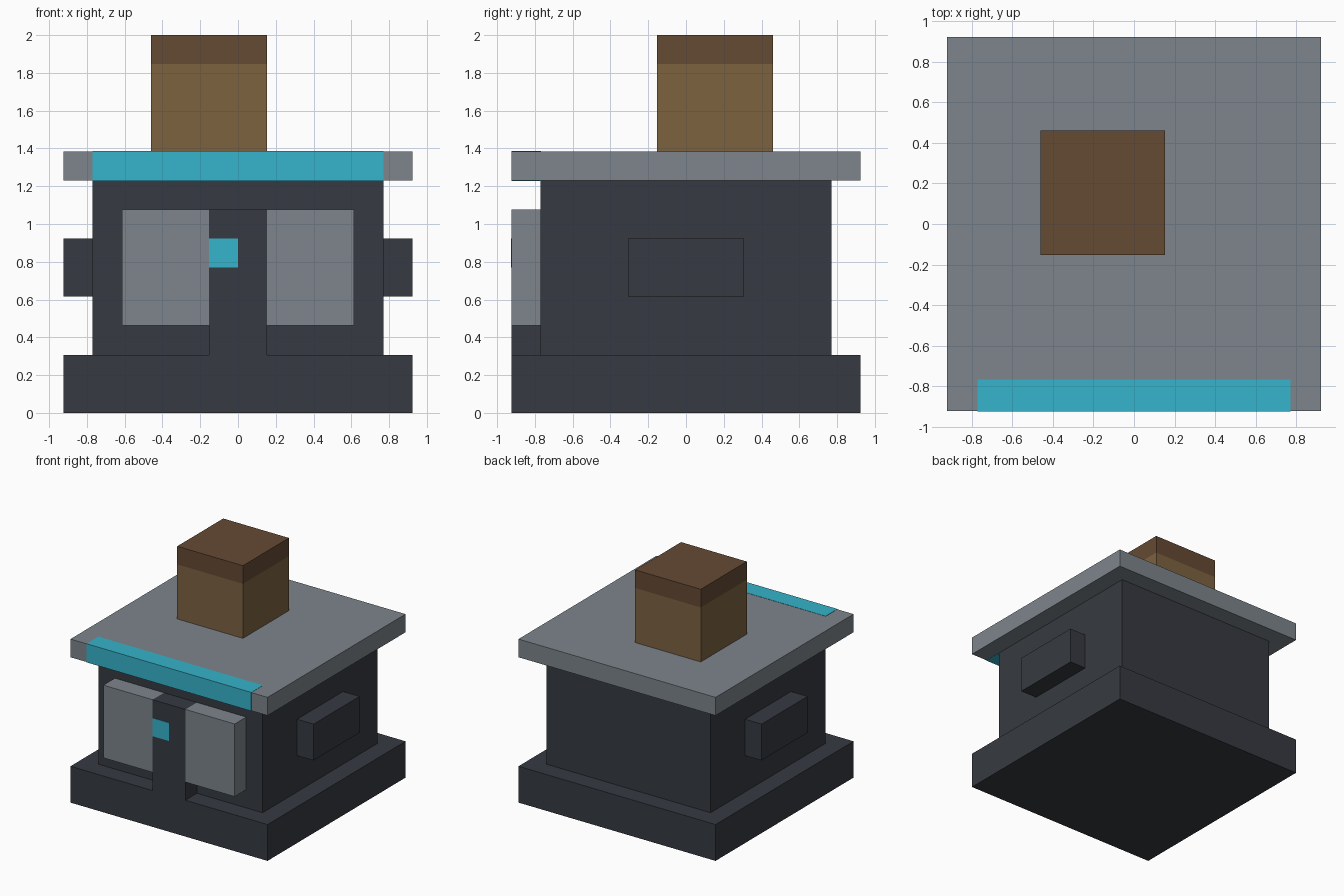
import bpy, bmesh
from mathutils import Vector

if "Cube" in bpy.data.objects:
    bpy.data.objects.remove(bpy.data.objects["Cube"])

U = 2 / 13  # the model sits on a 13-step grid


def material(name, rgb):
    """Flat colour from 0-255 sRGB values, stored as linear."""
    m = bpy.data.materials.new(name)
    lin = [((c / 255 + 0.055) / 1.055) ** 2.4 for c in rgb]
    m.diffuse_color = (*lin, 1)
    m.use_nodes = True
    m.node_tree.nodes["Principled BSDF"].inputs["Base Color"].default_value = m.diffuse_color
    return m


DARK = material("charcoal", (54, 58, 65))
GREY = material("steel grey", (125, 133, 140))
TAN = material("tan", (125, 98, 64))
BROWN = material("brown", (101, 74, 52))
CYAN = material("cyan", (54, 179, 203))


def box(name, lo, hi, mat, grow=0.0):
    """Box between two grid corners, optionally grown a little in metres."""
    lo = Vector(lo) * U - Vector((grow,) * 3)
    hi = Vector(hi) * U + Vector((grow,) * 3)
    bm = bmesh.new()
    bmesh.ops.create_cube(bm, size=1)
    bmesh.ops.scale(bm, vec=hi - lo, verts=bm.verts)
    bmesh.ops.translate(bm, vec=(lo + hi) / 2, verts=bm.verts)
    mesh = bpy.data.meshes.new(name)
    bm.to_mesh(mesh)
    bm.free()
    mesh.materials.append(mat)
    ob = bpy.data.objects.new(name, mesh)
    bpy.context.collection.objects.link(ob)
    return ob


# Main stack
box("base", (-6, -6, 0), (6, 6, 2), DARK)
box("body", (-5, -5, 2), (5, 5, 8), DARK)
box("roof_slab", (-6, -6, 8), (6, 6, 9), GREY)

# Cyan band wrapped on the front edge of the roof
box("roof_front_band", (-5, -6, 8), (5, -5, 9), CYAN, 0.002)

# Chimney block and its cap
box("chimney", (-3, -1, 9), (1, 3, 12), TAN)
box("chimney_cap", (-3, -1, 12), (1, 3, 13), BROWN)

# Front pillar with its small cyan light plate
box("front_pillar", (-1, -6, 2), (1, -5, 7), DARK)
box("pillar_light", (-1, -6.02, 5), (0, -6, 6), CYAN)

# Mirrored front panels and side blocks
for side, s in (("left", -1), ("right", 1)):
    x0, x1 = sorted((s * 1, s * 4))
    box(side + "_front_panel", (x0, -6, 3), (x1, -5, 7), GREY)
    x0, x1 = sorted((s * 5, s * 6))
    box(side + "_side_block", (x0, -2, 4), (x1, 2, 6), DARK)
